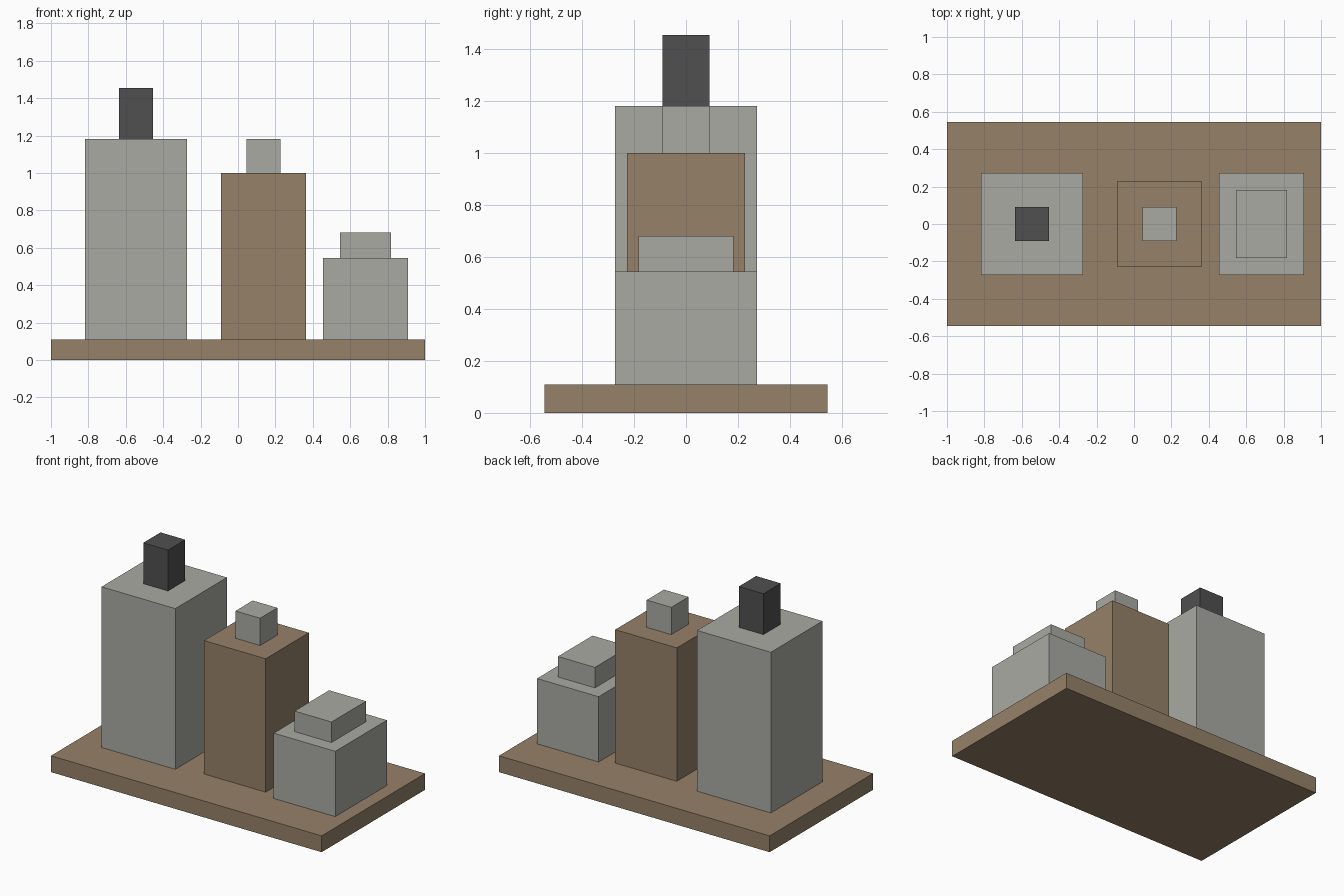
import bpy

default = bpy.data.objects.get("Cube")
if default:
    bpy.data.objects.remove(default, do_unlink=True)


def material(name, rgb):
    mat = bpy.data.materials.new(name)
    mat.use_nodes = True
    colour = (*rgb, 1.0)
    mat.diffuse_color = colour
    mat.node_tree.nodes["Principled BSDF"].inputs["Base Color"].default_value = colour
    return mat


brown = material("warm brown", (0.30, 0.22, 0.14))
grey = material("stone grey", (0.40, 0.40, 0.37))
dark = material("dark charcoal", (0.08, 0.08, 0.08))


def block(name, x, width, depth, bottom, top, mat):
    """Box centred on y = 0, spanning bottom to top."""
    bpy.ops.mesh.primitive_cube_add(size=1, location=(x, 0, (bottom + top) / 2))
    obj = bpy.context.object
    obj.name = name
    obj.scale = (width, depth, top - bottom)
    bpy.ops.object.transform_apply(location=False, rotation=False, scale=True)
    obj.data.materials.append(mat)
    return obj


# Ground slab
slab_top = 0.109
block("base_slab", 0, 2.0, 1.091, 0, slab_top, brown)

# Tall tower with dark chimney
block("tall_tower", -0.545, 0.545, 0.545, slab_top, 1.182, grey)
block("tall_tower_chimney", -0.545, 0.182, 0.182, 1.182, 1.455, dark)

# Middle tower with small rooftop box
block("middle_tower", 0.136, 0.455, 0.455, slab_top, 1.0, brown)
block("middle_tower_roof_box", 0.136, 0.182, 0.182, 1.0, 1.182, grey)

# Low building with stepped roof
block("low_building", 0.682, 0.455, 0.545, slab_top, 0.545, grey)
block("low_building_roof_step", 0.682, 0.273, 0.364, 0.545, 0.682, grey)
